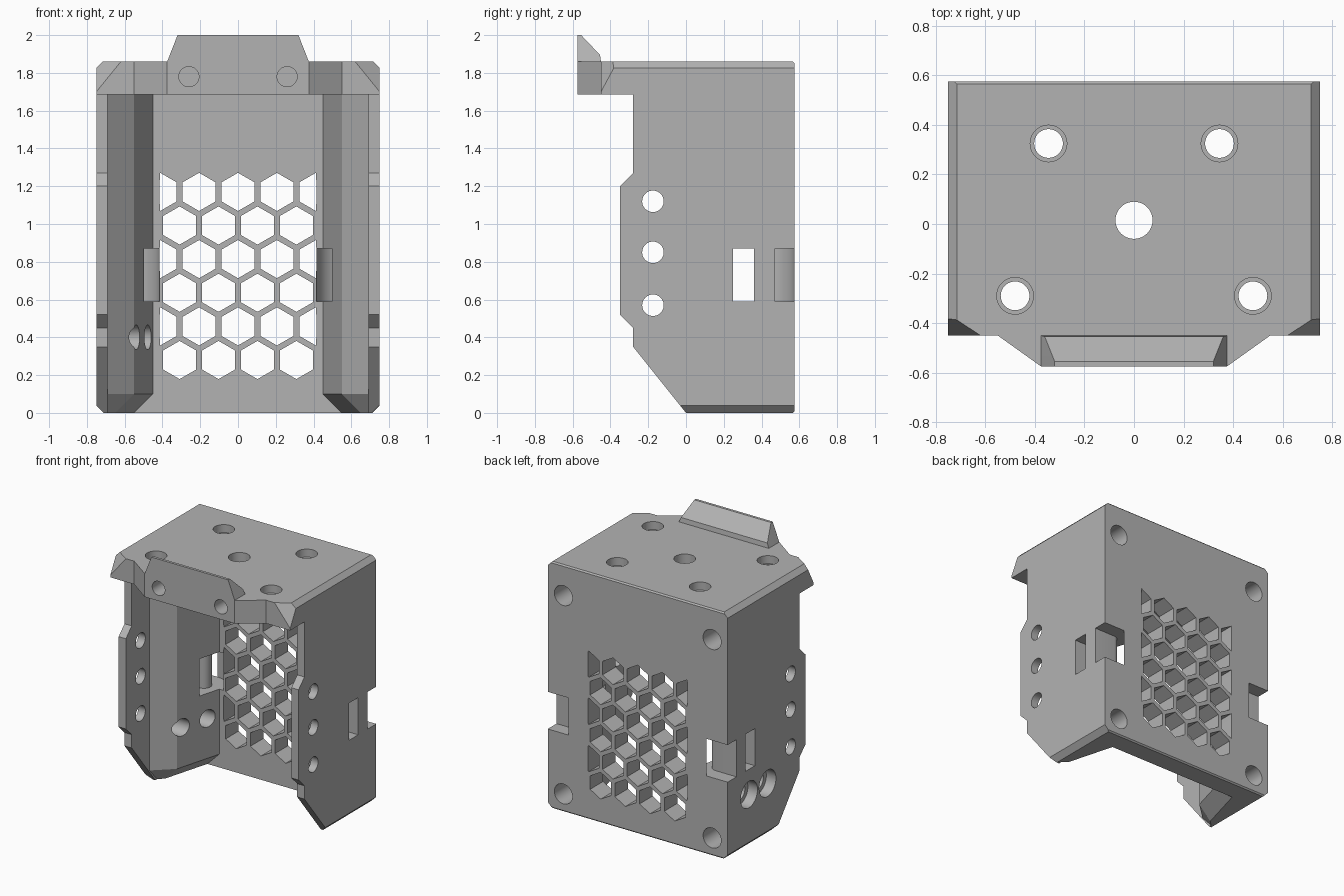
import bpy, bmesh, math
from mathutils import Vector, Matrix

cube = bpy.data.objects.get("Cube")
if cube:
    bpy.data.objects.remove(cube, do_unlink=True)

grey = bpy.data.materials.new("plain grey")
grey.use_nodes = True
colour = (0.45, 0.45, 0.45, 1)
grey.diffuse_color = colour
grey.node_tree.nodes["Principled BSDF"].inputs["Base Color"].default_value = colour


def make(bm, name):
    bmesh.ops.recalc_face_normals(bm, faces=bm.faces)
    mesh = bpy.data.meshes.new(name)
    bm.to_mesh(mesh)
    bm.free()
    mesh.materials.append(grey)
    ob = bpy.data.objects.new(name, mesh)
    bpy.context.collection.objects.link(ob)
    return ob


def loft(bm, rings):
    """Closed solid through equal rings of points."""
    rings = [[bm.verts.new(p) for p in r] for r in rings]
    n = len(rings[0])
    for a, b in zip(rings, rings[1:]):
        for i in range(n):
            j = (i + 1) % n
            bm.faces.new((a[i], a[j], b[j], b[i]))
    bm.faces.new(rings[0])
    bm.faces.new(rings[-1])


def prism(bm, pts, axis, lo, hi):
    def place(p, t):
        q = list(p)
        q.insert("xyz".index(axis), t)
        return q
    loft(bm, [[place(p, t) for p in pts] for t in (lo, hi)])


def mirrored(half):
    return half + [(-x, y) for x, y in reversed(half)]


def rod(bm, centre, radius, depth, axis):
    turn = {"x": Matrix.Rotation(math.pi / 2, 4, "Y"),
            "y": Matrix.Rotation(math.pi / 2, 4, "X"), "z": Matrix()}[axis]
    bmesh.ops.create_cone(bm, cap_ends=True, segments=40, radius1=radius, radius2=radius,
                          depth=depth, matrix=Matrix.Translation(centre) @ turn)


# Outer block from its side outline
bm = bmesh.new()
prism(bm, [(.565, 0), (.575, .01), (.575, 1.85), (.565, 1.86), (-.45, 1.86), (-.45, 1.685),
           (-.28, 1.685), (-.28, 1.27), (-.35, 1.2), (-.35, .52), (-.28, .45),
           (-.28, .35), (0, 0)], "x", -.75, .75)

# Bevelled long edges and front top corners
for s in (1, -1):
    for point, normal in [((.75, 0, 1.825), (1, 0, 1)), ((.75, 0, .04), (1, 0, -1)),
                          ((.75, -.45, 1.70), (1.12, -1.69, .91))]:
        cut = bmesh.ops.bisect_plane(
            bm, geom=bm.verts[:] + bm.edges[:] + bm.faces[:], dist=1e-5,
            plane_co=(s * point[0], point[1], point[2]),
            plane_no=Vector((s * normal[0], normal[1], normal[2])).normalized(),
            clear_outer=True)
        rim = [e for e in bm.edges if e.is_boundary]
        bmesh.ops.holes_fill(bm, edges=rim, sides=0)
body = make(bm, "housing")


def combine(bm, name, operation="DIFFERENCE"):
    tool = make(bm, name)
    tool.hide_render = True
    mod = body.modifiers.new(name, "BOOLEAN")
    mod.operation, mod.object, mod.solver = operation, tool, "EXACT"
    graph = bpy.context.evaluated_depsgraph_get()
    result = bpy.data.meshes.new_from_object(body.evaluated_get(graph))
    body.modifiers.clear()
    body.data = result
    bpy.data.objects.remove(tool, do_unlink=True)


# Front nose of the roof
bm = bmesh.new()
prism(bm, mirrored([(.55, -.4), (.55, -.45), (.375, -.575)]), "z", 1.685, 1.86)
combine(bm, "nose", "UNION")

# Main channel, flared at the bottom
def channel(z, d):
    half = [(.69, -.9), (.69, -.07 + .93 * d), (.55 + d, .06), (.45 + d, .42)]
    return [(x, y, z) for x, y in mirrored(half)]

bm = bmesh.new()
loft(bm, [channel(-.02, .12), channel(.1, 0), channel(1.685, 0)])
combine(bm, "channel")

# Upright wedge tab on the nose
bm = bmesh.new()
for s in (1, -1):
    for x, y, z in [(.375, -.575, 1.84), (.375, -.575, 1.86), (.32, -.575, 2), (.32, -.555, 2),
                    (.36, -.455, 1.895), (.375, -.45, 1.86), (.375, -.45, 1.84)]:
        bm.verts.new((s * x, y, z))
bmesh.ops.convex_hull(bm, input=bm.verts[:])
combine(bm, "tab", "UNION")

# Honeycomb vent in the back wall
bm = bmesh.new()
for row in range(6):
    odd = row % 2
    for k in range(5 if odd else 4):
        cx = (k - (2 if odd else 1.5)) * .206
        cz = .28 + row * .178
        pts = []
        for i in range(6):
            a = math.radians(30 + 60 * i)
            x = cx + .101 * math.cos(a)
            pts.append((max(-.415, min(.415, x)), cz + .101 * math.sin(a)))
        prism(bm, pts, "y", .3, .7)
combine(bm, "vent")

# Strap loops through the back corners, with a straight slot in front
arc = [math.radians(-90 - 15 * i) for i in range(13)]
def bend(r):
    return [(.575 + r * math.cos(a), .415 + r * math.sin(a)) for a in arc]

loop = [(.9, .255)] + bend(.16) + [(.9, .575 - .001 * 5), (.9, .47)] + bend(.055)[::-1] + [(.9, .36)]
loop[14] = (.9, .575)
slot = [(.44, .25), (.9, .25), (.9, .36), (.44, .36)]
for outline in (loop, slot):
    bm = bmesh.new()
    for s in (1, -1):
        prism(bm, [(s * x, y) for x, y in outline], "z", .59, .87)
    combine(bm, "strap_slot")

# Roof holes: through bores, then shallow counterbores
bm = bmesh.new()
rod(bm, (0, .015, 1.8), .075, .5, "z")
spots = [(s * x, y) for s in (1, -1) for x, y in ((.345, .325), (.48, -.29))]
for x, y in spots:
    rod(bm, (x, y, 1.8), .058, .5, "z")
combine(bm, "roof_holes")
bm = bmesh.new()
for x, y in spots:
    rod(bm, (x, y, 1.86), .074, .12, "z")
combine(bm, "roof_counterbores")

# Holes in the side lips, nose and back corners
bm = bmesh.new()
for s in (1, -1):
    for z in (.57, .85, 1.12):
        rod(bm, (s * .75, -.175, z), .057, .3, "x")
    rod(bm, (s * .26, -.575, 1.78), .053, .3, "y")
    for z in (.135, 1.63):
        rod(bm, (s * .62, .575, z), .075, .4, "y")
combine(bm, "screw_holes")

# Two counterbored holes low on one side only
for radius, depth in ((.065, 1), (.1, .16)):
    bm = bmesh.new()
    for y in (.1, .32):
        rod(bm, (-.75, y, .4), radius, depth, "x")
    combine(bm, "cable_holes")

bpy.context.view_layer.objects.active = body
body.select_set(True)
bpy.ops.object.shade_smooth_by_angle(angle=math.radians(25))
